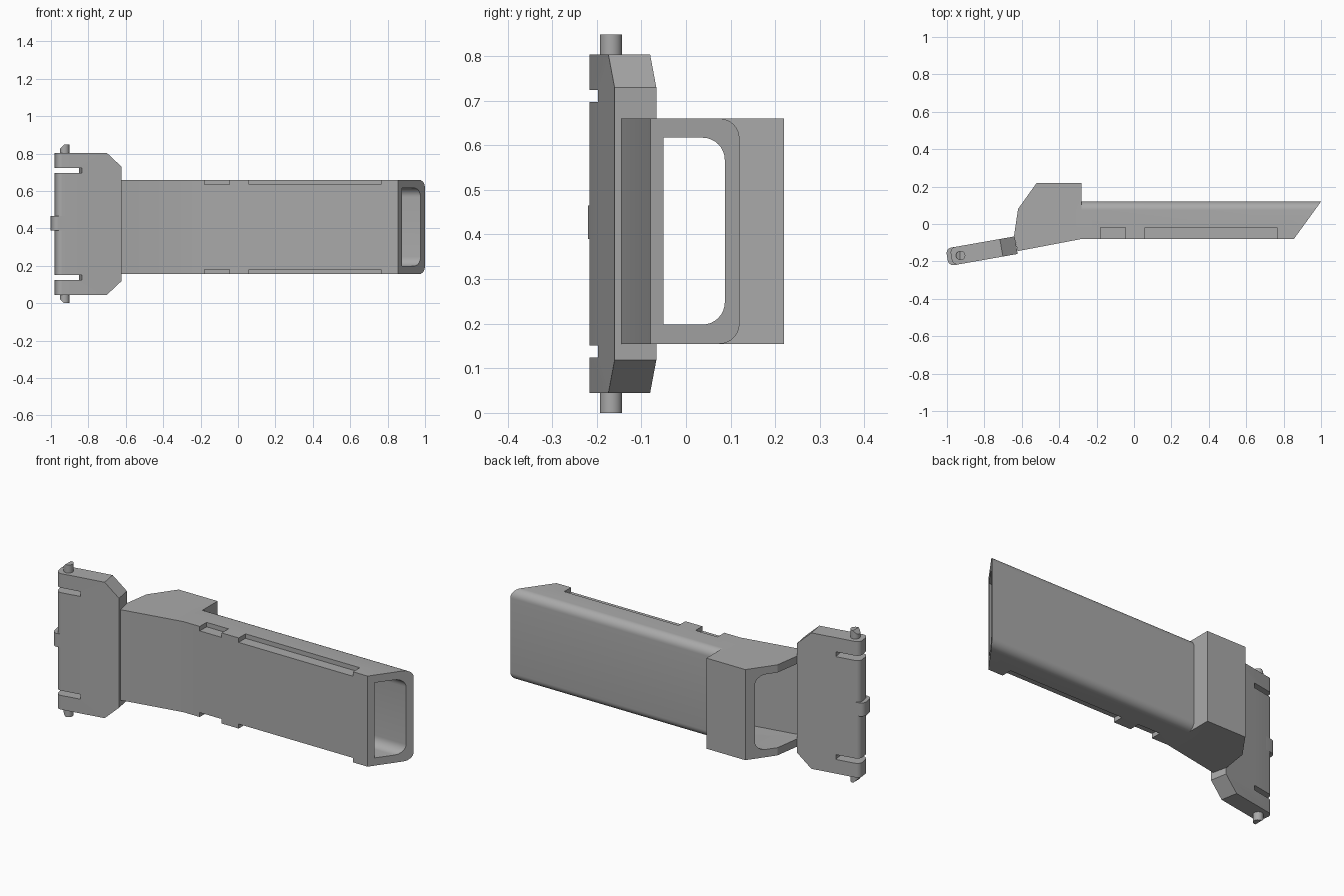
import bpy
import bmesh
from math import radians
from mathutils import Matrix, Vector

cube = bpy.data.objects.get("Cube")
if cube:
    bpy.data.objects.remove(cube, do_unlink=True)

GREY = (0.4, 0.4, 0.4, 1)
grey = bpy.data.materials.new("plain_grey")
grey.use_nodes = True
grey.diffuse_color = GREY
grey.node_tree.nodes["Principled BSDF"].inputs["Base Color"].default_value = GREY


def make_object(name, bm, matrix=Matrix()):
    bm.transform(matrix)
    bmesh.ops.recalc_face_normals(bm, faces=bm.faces)
    mesh = bpy.data.meshes.new(name)
    bm.to_mesh(mesh)
    bm.free()
    mesh.materials.append(grey)
    obj = bpy.data.objects.new(name, mesh)
    bpy.context.collection.objects.link(obj)
    return obj


def prism(name, points, direction, rounded=None, radius=0.04, matrix=Matrix()):
    """Extrude a flat outline; round the edges whose ends both pass the rule."""
    bm = bmesh.new()
    face = bm.faces.new([bm.verts.new(p) for p in points])
    out = bmesh.ops.extrude_face_region(bm, geom=[face], use_keep_orig=True)
    moved = [v for v in out["geom"] if isinstance(v, bmesh.types.BMVert)]
    bmesh.ops.translate(bm, verts=moved, vec=direction)
    bmesh.ops.recalc_face_normals(bm, faces=bm.faces)
    if rounded:
        edges = [e for e in bm.edges if rounded(e.verts[0].co, e.verts[1].co)]
        bmesh.ops.bevel(bm, geom=edges, offset=radius, segments=8,
                        profile=0.5, affect='EDGES')
    return make_object(name, bm, matrix)


def plan(name, outline, z0, z1, rounded=None, radius=0.04):
    return prism(name, [(x, y, z0) for x, y in outline], (0, 0, z1 - z0), rounded, radius)


def combine(obj, operation, others):
    for other in others:
        mod = obj.modifiers.new(other.name, 'BOOLEAN')
        mod.operation = operation
        mod.solver = 'EXACT'
        mod.object = other
    depsgraph = bpy.context.evaluated_depsgraph_get()
    mesh = bpy.data.meshes.new_from_object(obj.evaluated_get(depsgraph))
    obj.modifiers.clear()
    obj.data = mesh
    for other in others:
        bpy.data.objects.remove(other, do_unlink=True)


def back_rail(y):
    """Rule for the long edges along the back of a part."""
    return lambda a, b: min(a.y, b.y) > y and abs(a.z - b.z) < 0.001 and abs(a.x - b.x) > 0.1


def box_outline(x0, x1, y0, y1):
    return [(x0, y0), (x1, y0), (x1, y1), (x0, y1)]


BOTTOM, TOP = 0.155, 0.66

# Hollow sleeve: long tube with a slanted mouth, joined to a wider collar
sleeve = plan("sleeve", [(-0.33, -0.08), (0.855, -0.08), (1, 0.12), (-0.33, 0.12)],
              BOTTOM, TOP, back_rail(0.11), 0.045)
collar = plan("collar", [(-0.28, -0.08), (-0.28, 0.22), (-0.52, 0.22), (-0.62, 0.08),
                         (-0.641, -0.06), (-0.622, -0.145)], BOTTOM, TOP)
combine(sleeve, 'UNION', [collar])

# Cavities and the shallow grip notches along the front edges
cutters = [
    plan("tube_cavity", box_outline(-0.4, 1.1, -0.05, 0.087), 0.198, 0.617,
         back_rail(0.08), 0.05),
    plan("collar_cavity", [(-0.32, -0.055), (-0.32, 0.178), (-0.8, 0.178), (-0.8, -0.143)],
         0.198, 0.617, back_rail(0.17), 0.05),
]
for x0, x1 in ((-0.18, -0.045), (0.06, 0.765)):
    for z0, z1 in ((TOP - 0.025, TOP + 0.1), (BOTTOM - 0.1, BOTTOM + 0.025)):
        cutters.append(plan("notch", box_outline(x0, x1, -0.2, -0.02), z0, z1))
combine(sleeve, 'DIFFERENCE', cutters)

# Hinge plate: slotted outline with cut corners, turned slightly forward
MIDDLE = 0.424
THICK = (0, 0.095, 0)
LENGTH = 0.352
turn = Matrix.Translation((-0.622, -0.16, MIDDLE)) @ Matrix.Rotation(radians(10), 4, 'Z')
half = [(0, 0.305), (-0.08, 0.379), (-LENGTH, 0.379), (-LENGTH, 0.3),
        (-0.216, 0.3), (-0.216, 0.273), (-LENGTH, 0.273)]
outline = half + [(u, -z) for u, z in reversed(half)]


def outer_edge(u):
    return lambda a, b: max(a.x, b.x) < u and abs(a.y - b.y) < 0.001


plate = prism("hinge_plate", [(u, 0, z) for u, z in outline], THICK,
              outer_edge(-LENGTH + 0.001), 0.03, turn)

# Small tab on the outer edge of the plate
tab = prism("hinge_tab", [(-0.3, 0, -0.034), (-0.374, 0, -0.034),
                          (-0.374, 0, 0.041), (-0.3, 0, 0.041)], THICK,
            outer_edge(-0.37), 0.03, turn)

# Hinge pins with a slanted tip at each end
pins = []
for name, side in (("upper_pin", 1), ("lower_pin", -1)):
    bm = bmesh.new()
    bmesh.ops.create_cone(bm, cap_ends=True, segments=32, radius1=0.025, radius2=0.025,
                          depth=0.09, matrix=Matrix.Translation((0, 0, side * 0.379)))
    bmesh.ops.bisect_plane(bm, geom=bm.verts[:] + bm.edges[:] + bm.faces[:],
                           plane_co=(-0.025, 0, side * 0.402),
                           plane_no=Vector((-1, 0, side)), clear_outer=True)
    bmesh.ops.holes_fill(bm, edges=[e for e in bm.edges if e.is_boundary])
    pins.append(make_object(name, bm, Matrix.Translation((-0.927, -0.168, MIDDLE))))

# Smooth the rounded edges, keep the corners crisp
for obj in [sleeve, plate, tab] + pins:
    obj.data.shade_smooth()
    obj.data.set_sharp_from_angle(angle=radians(25))
